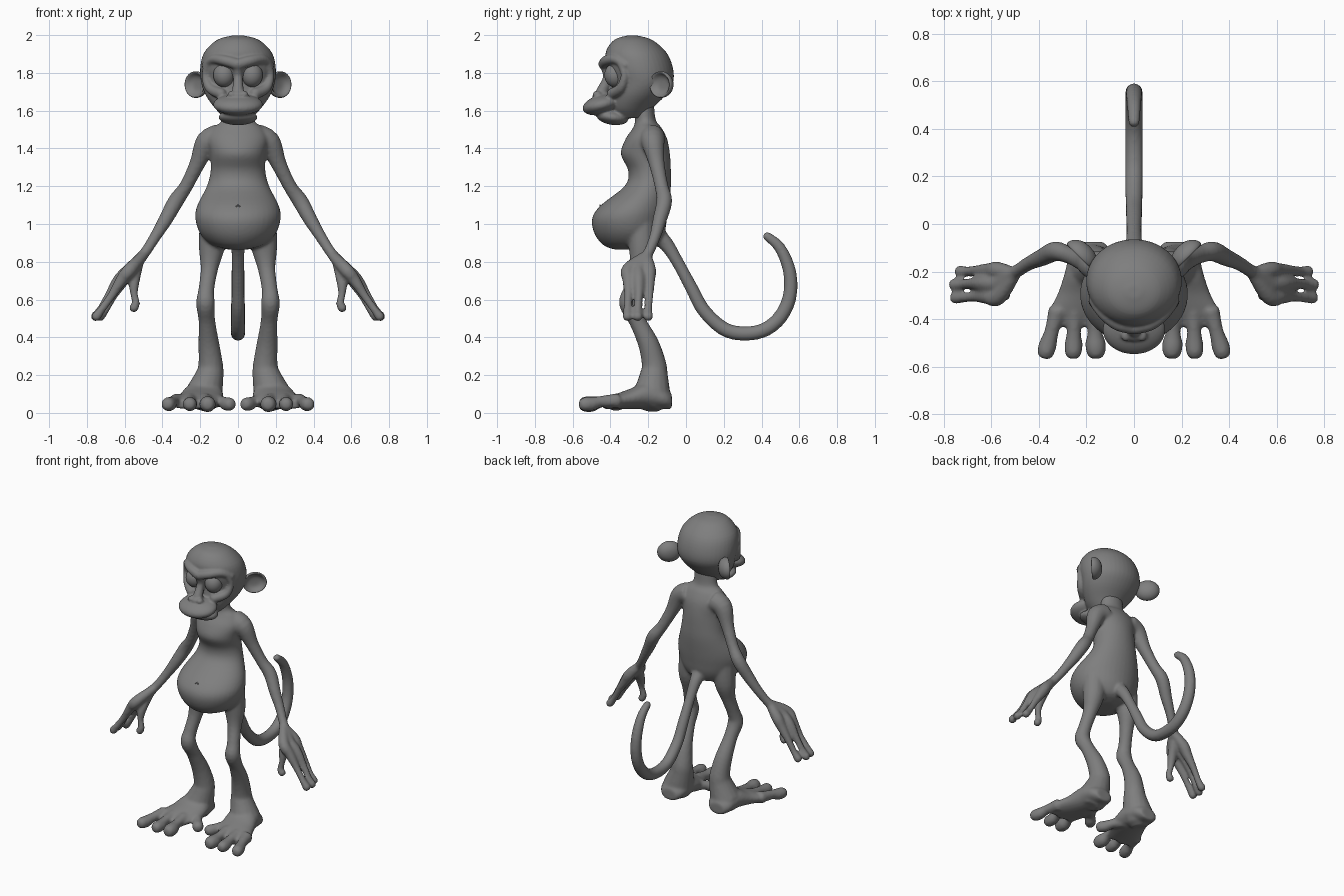
import bpy, bmesh, math
from mathutils import Vector, Matrix

cube = bpy.data.objects.get("Cube")
if cube:
    bpy.data.objects.remove(cube)

skin = bpy.data.materials.new("grey_clay")
skin.use_nodes = True
GREY = (0.21, 0.21, 0.21, 1)
skin.diffuse_color = GREY
skin.node_tree.nodes["Principled BSDF"].inputs["Base Color"].default_value = GREY
X, Y, Z = Vector((1, 0, 0)), Vector((0, 1, 0)), Vector((0, 0, 1))


def spline(rows, steps=4):
    """Catmull-Rom curve through rows of numbers."""
    rows = [Vector(r) for r in rows]
    rows = [rows[0]] + rows + [rows[-1]]
    out = []
    for a, b, c, d in zip(rows, rows[1:], rows[2:], rows[3:]):
        for i in range(steps):
            t = i / steps
            out.append(b + (c - a) * t / 2 + (a - b * 2.5 + c * 2 - d / 2) * t**2
                       + ((b - c) * 1.5 + (d - a) / 2) * t**3)
    return out + [rows[-1]]


def loft(bm, rings, sides=24):
    """Skin a row of ellipses, each given as centre and two half axes."""
    loops = []
    for centre, u, v in rings:
        angles = [2 * math.pi * i / sides for i in range(sides)]
        loops.append([bm.verts.new(centre + u * math.cos(a) + v * math.sin(a)) for a in angles])
    for low, high in zip(loops, loops[1:]):
        for i in range(sides):
            j = (i + 1) % sides
            bm.faces.new((low[i], low[j], high[j], high[i]))
    bm.faces.new(loops[0])
    bm.faces.new(loops[-1])


def tube(bm, points, side=1, ref=X):
    """Limb through (x, y, z, radius) points with a rounded end."""
    path = spline(points)
    path = [(Vector((p[0] * side, p[1], p[2])), max(p[3], 0.004)) for p in path]
    end, r = path[-1]
    along = (end - path[-2][0]).normalized()
    path += [(end + along * r * 0.5, r * 0.85), (end + along * r * 0.85, r * 0.5)]
    rings = []
    for i, (p, r) in enumerate(path):
        t = path[min(i + 1, len(path) - 1)][0] - path[max(i - 1, 0)][0]
        u = t.cross(ref).normalized()
        rings.append((p, u * r, t.cross(u).normalized() * r))
    loft(bm, rings, 16)


def upright(bm, rows):
    """Trunk from (z, front y, back y, half width) sections."""
    loft(bm, [(Vector((0, (f + b) / 2, z)), X * w, Y * (b - f) / 2)
              for z, f, b, w in spline(rows)], 40)


def ball(bm, centre, radii, tilt=0):
    m = (Matrix.Translation(centre) @ Matrix.Rotation(tilt, 4, 'X')
         @ Matrix.Diagonal((*radii, 1)))
    bmesh.ops.create_uvsphere(bm, u_segments=32, v_segments=20, radius=1, matrix=m)


def finish(bm, name, voxel=0, relax=3):
    bmesh.ops.recalc_face_normals(bm, faces=bm.faces)
    for f in bm.faces:
        f.smooth = True
    mesh = bpy.data.meshes.new(name)
    bm.to_mesh(mesh)
    bm.free()
    mesh.materials.append(skin)
    ob = bpy.data.objects.new(name, mesh)
    bpy.context.collection.objects.link(ob)
    if voxel:
        fuse = ob.modifiers.new("fuse", 'REMESH')
        fuse.mode, fuse.voxel_size, fuse.use_smooth_shade = 'VOXEL', voxel, True
        soft = ob.modifiers.new("soften", 'SMOOTH')
        soft.factor, soft.iterations = 0.5, relax
    return ob


# Body: trunk, limbs and tail fused into one skin
body = bmesh.new()
upright(body, [(.865, -.38, -.22, .05), (.89, -.44, -.15, .14), (.95, -.485, -.115, .2),
               (1.03, -.497, -.1, .226), (1.1, -.45, -.09, .215), (1.2, -.325, -.08, .165),
               (1.28, -.305, -.08, .145), (1.37, -.345, -.085, .147), (1.45, -.32, -.1, .16),
               (1.51, -.28, -.13, .13), (1.55, -.27, -.16, .085), (1.64, -.28, -.17, .08)])
tube(body, [(0, -.2, .97, .06), (0, -.11, .9, .04), (0, -.04, .79, .032), (0, .03, .66, .034),
            (0, .1, .535, .036), (0, .22, .435, .038), (0, .37, .425, .038), (0, .48, .485, .038),
            (0, .545, .6, .037), (0, .55, .74, .035), (0, .5, .87, .03), (0, .43, .935, .024)])

for s in (1, -1):
    # Legs
    tube(body, [(.125, -.24, 1, .08), (.14, -.235, .87, .068), (.152, -.255, .76, .046),
                (.168, -.29, .65, .042), (.172, -.305, .58, .05), (.165, -.26, .49, .044),
                (.155, -.2, .37, .055), (.145, -.17, .26, .065), (.15, -.17, .2, .075),
                (.18, -.18, .1, .1)], s)
    # Feet: (y, inner x, outer x, top z) sections
    feet = [(-.075, .13, .24, .1), (-.11, .1, .27, .13), (-.2, .08, .29, .17),
            (-.29, .08, .32, .13), (-.37, .11, .36, .1), (-.43, .14, .37, .07)]
    loft(body, [(Vector((s * (a + b) / 2, y, (top + .02) / 2)), X * (b - a) / 2,
                 Z * (top - .02) / 2) for y, a, b, top in spline(feet)])
    # Toes: root and tip in plan, then tip radius
    for root, tip, r in (((.32, -.36), (.37, -.535), .037), ((.25, -.36), (.255, -.535), .037),
                         ((.17, -.36), (.16, -.53), .042), ((.13, -.27), (.045, -.38), .036)):
        (x0, y0), (x1, y1) = root, tip
        tube(body, [(x0, y0, .065, .04), ((x0 + x1) / 2, (y0 + y1) / 2, .06, .03),
                    (x0 * .2 + x1 * .8, y0 * .2 + y1 * .8, .048, r), (x1, y1, .046, r)], s, Z)
    # Arms
    tube(body, [(.1, -.18, 1.46, .07), (.165, -.175, 1.43, .062), (.215, -.155, 1.32, .042),
                (.275, -.13, 1.2, .036), (.33, -.115, 1.12, .042), (.385, -.14, 1.02, .037),
                (.44, -.165, .93, .03), (.495, -.2, .845, .028), (.56, -.24, .77, .035)], s)
    # Fingers fanning out of the palm, then the thumb
    for y, knuckle, tip in ((-.195, .605, .73), (-.25, .63, .755), (-.305, .615, .75)):
        tube(body, [(.5, -.21, .835, .026), (.57, y, .76, .036), (knuckle, y, .705, .032),
                    (knuckle + .055, y, .62, .022), (tip - .03, y - .005, .55, .021),
                    (tip, y - .005, .51, .026)], s)
    tube(body, [(.53, -.23, .79, .03), (.55, -.28, .7, .03), (.55, -.295, .63, .02),
                (.54, -.3, .58, .021), (.552, -.3, .555, .025)], s)
finish(body, "body", .01)

# Head: skull, muzzle, jaw and brow ridge fused into one skin
head = bmesh.new()
upright(head, [(1.998, -.31, -.26, .03), (1.975, -.38, -.18, .11), (1.91, -.425, -.105, .178),
               (1.83, -.42, -.07, .2), (1.75, -.395, -.068, .195), (1.68, -.4, -.11, .17),
               (1.61, -.4, -.18, .12), (1.56, -.37, -.22, .07)])
ball(head, (0, -.445, 1.632), (.132, .105, .052), .25)
ball(head, (0, -.39, 1.565), (.103, .085, .04), -.15)
ball(head, (0, -.45, 1.68), (.04, .045, .03))
tube(head, [(0, -.43, 1.85, .032), (0, -.415, 1.78, .024), (0, -.445, 1.7, .032)])
for s in (1, -1):
    tube(head, [(0, -.435, 1.845, .03), (.07, -.42, 1.865, .028), (.13, -.375, 1.872, .025),
                (.17, -.32, 1.84, .022)], s, Z)
    tube(head, [(.155, -.35, 1.86, .02), (.172, -.325, 1.79, .02), (.15, -.345, 1.72, .026),
                (.09, -.39, 1.69, .03)], s, Y)
    ball(head, (s * .033, -.47, 1.685), (.022, .024, .02))
finish(head, "head", .007, 4)

# Eyes, ears and teeth strip
for s, side in ((1, "left"), (-1, "right")):
    eye = bmesh.new()
    ball(eye, (s * .074, -.375, 1.788), (.057, .057, .064))
    finish(eye, side + "_eye")
    ear = bmesh.new()
    axis, across = Vector((.7 * s, -.71, 0)), Vector((.71 * s, .7, 0))
    profile = [(-.05, .3), (-.035, .75), (-.01, .98), (.01, 1), (.016, .92),
               (.008, .8), (-.012, .62), (-.016, .2)]
    loft(ear, [(Vector((s * .22, -.13, 1.738)) + axis * d, across * .08 * k, Z * .072 * k)
               for d, k in profile], 32)
    finish(ear, side + "_ear").modifiers.new("smooth", 'SUBSURF').levels = 1

teeth = bmesh.new()
ball(teeth, (0, -.4, 1.592), (.07, .09, .014))
finish(teeth, "teeth")

# Navel ring
navel = bmesh.new()
ring = [(.009 * math.cos(a * math.pi / 4), -.455, 1.09 + .009 * math.sin(a * math.pi / 4), .003)
        for a in range(9)]
tube(navel, ring, 1, Y)
finish(navel, "navel")
